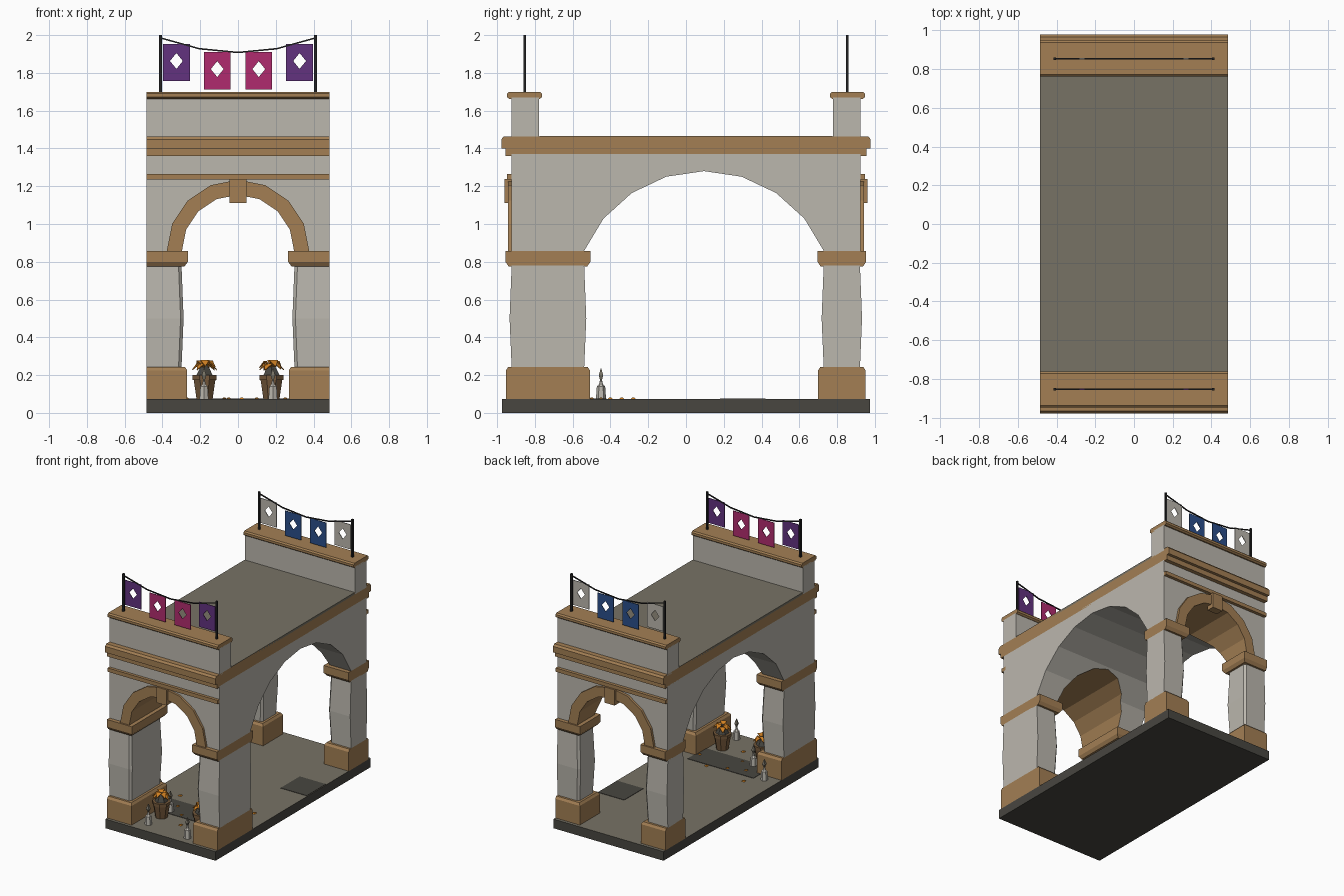
import bpy, bmesh, math, random
from mathutils import Vector

random.seed(4)
cube = bpy.data.objects.get("Cube")
if cube:
    bpy.data.objects.remove(cube, do_unlink=True)


def material(name, *rgb):
    lin = [(c / 255 / 12.92) if c < 11 else ((c / 255 + 0.055) / 1.055) ** 2.4 for c in rgb]
    m = bpy.data.materials.new(name)
    m.use_nodes = True
    m.diffuse_color = (*lin, 1)
    m.node_tree.nodes["Principled BSDF"].inputs["Base Color"].default_value = (*lin, 1)
    return m


WALL = material("pale stone", 187, 183, 174)
TRIM = material("tan stone", 163, 127, 84)
PAVING = material("paving", 119, 114, 101)
DARK = material("dark stone", 72, 70, 64)
METAL = material("black metal", 35, 35, 36)
PURPLE = material("purple cloth", 98, 50, 127)
PINK = material("pink cloth", 176, 43, 110)
BLUE = material("blue cloth", 42, 78, 138)
ORANGE = material("orange leaves", 208, 128, 34)
POT = material("brown clay", 118, 90, 60)

HALF = 0.485    # half width of the whole building


def add(name, bm, *mats):
    bmesh.ops.recalc_face_normals(bm, faces=bm.faces)
    me = bpy.data.meshes.new(name)
    bm.to_mesh(me)
    bm.free()
    for m in mats:
        me.materials.append(m)
    ob = bpy.data.objects.new(name, me)
    bpy.context.collection.objects.link(ob)
    return ob


def loft(name, rings, *mats):
    """Closed solid skinned through a list of matching rings of points."""
    bm = bmesh.new()
    vs = [[bm.verts.new(p) for p in ring] for ring in rings]
    n = len(vs[0])
    for a, b in zip(vs, vs[1:]):
        for i in range(n):
            j = (i + 1) % n
            bm.faces.new((a[i], a[j], b[j], b[i]))
    bm.faces.new(vs[0])
    bm.faces.new(vs[-1])
    return add(name, bm, *mats)


def rect(x0, x1, y0, y1, z, c=0.0):
    """Level outline, with the two corners on the x0 side cut by c."""
    if not c:
        return [(x0, y0, z), (x1, y0, z), (x1, y1, z), (x0, y1, z)]
    k = c if x1 > x0 else -c
    return [(x1, y0, z), (x1, y1, z), (x0 + k, y1, z),
            (x0, y1 - c, z), (x0, y0 + c, z), (x0 + k, y0, z)]


def box(name, x0, x1, y0, y1, z0, z1, *mats):
    return loft(name, [rect(x0, x1, y0, y1, z0), rect(x0, x1, y0, y1, z1)], *mats)


def extrude_x(name, profile, mat):
    return loft(name, [[(x, y, z) for y, z in profile] for x in (-HALF, HALF)], mat)


def turned(name, x, y, steps, sides, mat):
    """Faceted turned solid from (radius, height) steps."""
    angles = [math.tau * (i + 0.5) / sides for i in range(sides)]
    return loft(name, [[(x + r * math.cos(a), y + r * math.sin(a), z) for a in angles]
                       for r, z in steps], mat)


# Base slab: paved on top
base = box("base_slab", -HALF, HALF, -0.975, 0.975, 0, 0.073, DARK, PAVING)
for f in base.data.polygons:
    f.material_index = int(f.normal.z > 0.5)
box("floor_patch_side", 0.25, 0.48, 0.18, 0.42, 0.073, 0.076, DARK)
box("floor_patch_front", -0.3, 0.28, -0.64, -0.42, 0.073, 0.076, DARK)

# Four piers: plinth, swelling shaft, capital
for depth, y0, y1 in (("front", -0.925, -0.537), ("back", 0.727, 0.923)):
    for side, s in (("left", 1), ("right", -1)):
        tag = f"{depth}_{side}"

        def tiers(steps, c=0.0):
            return [rect(s * (0.297 - g), s * HALF, y0 - g, y1 + g, z, c) for g, z in steps]
        loft("plinth_" + tag, tiers([(0.028, 0.073), (0.028, 0.225), (0.016, 0.243)]), TRIM)
        loft("shaft_" + tag, tiers([(-0.002, 0.24), (0.009, 0.5), (-0.002, 0.78)], 0.016), WALL)
        loft("capital_" + tag, tiers([(0.014, 0.775), (0.031, 0.8), (0.031, 0.858)]), TRIM)

# Upper walls, cut by a wide vault across and a round arch lengthways
wall = box("vaulted_upper_wall", -HALF, HALF, -0.925, 0.923, 0.857, 1.37, WALL, TRIM)


def arc(centre, height, radius, start, n=8):
    return [(centre + radius * math.cos(a), height + radius * math.sin(a))
            for a in (start + (math.pi - 2 * start) * i / n for i in range(n + 1))]


side_arc = arc(0.095, 0.592, 0.688, math.radians(22.6))
side_arc = [(side_arc[0][0], 0.5)] + side_arc + [(side_arc[-1][0], 0.5)]
front_arc = [(0.297, 0.5)] + arc(0, 0.857, 0.297, 0) + [(-0.297, 0.5)]
cutters = [loft("vault_cutter", [[(x, u, z) for u, z in side_arc] for x in (-1, 1)], WALL),
           loft("arch_cutter", [[(u, y, z) for u, z in front_arc] for y in (-2, 2)], WALL)]
for c in cutters:
    c.hide_render = True
    mod = wall.modifiers.new(c.name, "BOOLEAN")
    mod.operation, mod.solver, mod.object = "DIFFERENCE", "EXACT", c
bpy.context.view_layer.update()
cut = bpy.data.meshes.new_from_object(wall.evaluated_get(bpy.context.evaluated_depsgraph_get()))
wall.modifiers.clear()
wall.data = cut
for c in cutters:
    bpy.data.objects.remove(c, do_unlink=True)
for f in cut.polygons:    # tan lining inside the lengthways arch
    lining = abs(f.normal.y) < 0.05 and f.normal.z < -0.05 and f.center.z > 0.87
    f.material_index = int(lining)

# Cornice all round, roof deck
cornice = [(0.955, 1.36), (0.955, 1.4), (0.978, 1.4), (0.978, 1.448), (0.965, 1.464)]
extrude_x("cornice", cornice + [(-y, z) for y, z in reversed(cornice)], TRIM)
box("roof_deck", -HALF, HALF, -0.775, 0.775, 1.45, 1.467, PAVING)

# End walls: arch ring, keystone, string course, parapet, banners
for end, s in (("front", -1), ("back", 1)):
    inner, outer = arc(0, 0.857, 0.297, 0), arc(0, 0.857, 0.377, 0)
    loft("arch_ring_" + end, [[(a, s * 0.91, b), (c, s * 0.91, d), (c, s * 0.943, d), (a, s * 0.943, b)]
                              for (a, b), (c, d) in zip(inner, outer)], TRIM)
    box("keystone_" + end, -0.045, 0.045, s * 0.9, s * 0.962, 1.112, 1.237, TRIM)
    box("string_course_" + end, -HALF, HALF, s * 0.9, s * 0.948, 1.235, 1.265, TRIM)
    box("parapet_" + end, -HALF, HALF, s * 0.778, s * 0.925, 1.45, 1.67, WALL)
    extrude_x("parapet_cap_" + end, [(s * y, z) for y, z in (
        (0.775, 1.662), (0.762, 1.672), (0.762, 1.69), (0.772, 1.7),
        (0.937, 1.7), (0.948, 1.69), (0.948, 1.672), (0.935, 1.662))], TRIM)

    y = s * 0.853
    for x in (-0.41, 0.41):
        box("banner_pole", x - 0.007, x + 0.007, y - 0.007, y + 0.007, 1.69, 2.0, METAL)
    rope = [(-0.41, 1.985), (-0.205, 1.928), (0, 1.908), (0.205, 1.928), (0.41, 1.985)]
    r = 0.004
    loft("banner_rope_" + end, [[(x, y - r, z - r), (x, y + r, z - r), (x, y + r, z + r), (x, y - r, z + r)]
                                for x, z in rope], METAL)

    for x, top in ((-0.326, 1.953), (-0.11, 1.91), (0.11, 1.91), (0.326, 1.953)):
        low = abs(x) < 0.2
        cloth = (PINK if low else PURPLE) if s < 0 else (BLUE if low else WALL)
        bm = bmesh.new()
        zc = top - 0.09
        rim = [bm.verts.new((x + u * 0.071, y, z)) for u, z in
               ((-1, top - 0.197), (1, top - 0.197), (1, top), (-1, top))]
        hole = [bm.verts.new((x + u * 0.034, y, zc + v * 0.042)) for u, v in
                ((0, -1), (1, 0), (0, 1), (-1, 0))]
        for i in range(4):
            j = (i + 1) % 4
            bm.faces.new((rim[i], rim[j], hole[i]))
            bm.faces.new((rim[j], hole[j], hole[i]))
        banner = add("banner_" + end, bm, cloth)
        solid = banner.modifiers.new("thickness", "SOLIDIFY")
        solid.thickness, solid.offset = 0.005, 0

# Planters with drooping leaves
for px in (-0.177, 0.177):
    py = -0.71
    turned("planter", px, py, [(0.046, 0.073), (0.062, 0.175), (0.068, 0.175), (0.068, 0.2), (0.055, 0.2)], 8, POT)
    turned("planter_soil", px, py, [(0.05, 0.198), (0.03, 0.235), (0.012, 0.262)], 6, DARK)
    bm = bmesh.new()
    for i in range(9):
        a = math.tau * i / 9 + random.uniform(-0.2, 0.2)
        out, across = Vector((math.cos(a), math.sin(a), 0)), Vector((-math.sin(a), math.cos(a), 0))
        root = Vector((px, py, random.uniform(0.225, 0.25)))
        mid = root + out * 0.035 + Vector((0, 0, 0.033))
        tip = root + out * 0.068
        p = [bm.verts.new(q) for q in (root, mid + across * 0.025, tip, mid - across * 0.025)]
        bm.faces.new((p[0], p[1], p[3]))
        bm.faces.new((p[1], p[2], p[3]))
    leaves = add("planter_leaves", bm, ORANGE)
    leaves.modifiers.new("thickness", "SOLIDIFY").thickness = 0.005

# Candles with pointed flames
for cx, cy in ((-0.18, -0.87), (0.185, -0.9), (-0.175, -0.6), (-0.375, -0.45)):
    turned("candle", cx, cy, [(0.027, 0.073), (0.022, 0.14), (0.01, 0.152), (0.006, 0.172)], 6, WALL)
    turned("candle_flame", cx, cy, [(0.003, 0.165), (0.017, 0.198), (0.002, 0.235)], 4, PAVING)

# Fallen leaves
for lx, ly in ((-0.27, -0.34), (-0.05, -0.45), (-0.07, -0.61), (0.25, -0.53),
               (0.34, -0.28), (0.1, -0.4), (-0.18, -0.5), (0.02, -0.75)):
    turned("fallen_leaf", lx, ly, [(0.018, 0.074), (0.008, 0.081)], random.choice((3, 4)), ORANGE)
